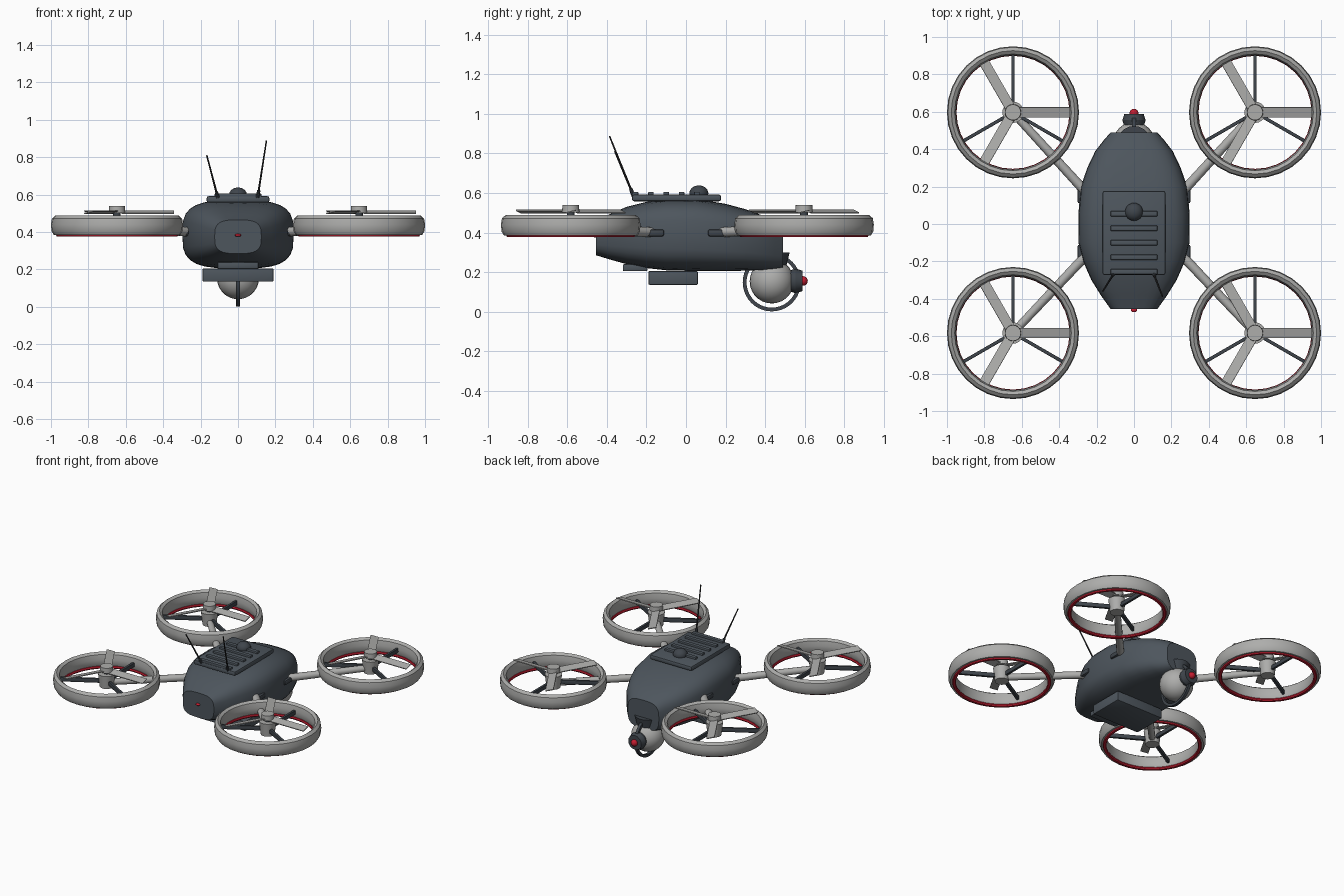
import bpy, bmesh, math
from mathutils import Vector, Matrix

if "Cube" in bpy.data.objects:
    bpy.data.objects.remove(bpy.data.objects["Cube"])


def material(name, col):
    m = bpy.data.materials.new(name)
    m.diffuse_color = (*col, 1)
    m.use_nodes = True
    m.node_tree.nodes["Principled BSDF"].inputs["Base Color"].default_value = m.diffuse_color
    return m


SLATE = material("slate", (0.075, 0.092, 0.11))
CHARCOAL = material("charcoal", (0.05, 0.06, 0.072))
GREY = material("light grey", (0.42, 0.42, 0.41))
RED = material("red", (0.55, 0.012, 0.03))
BLACK = material("black", (0.025, 0.026, 0.028))


def finish(name, bm, mat, smooth=True):
    bmesh.ops.recalc_face_normals(bm, faces=bm.faces)
    me = bpy.data.meshes.new(name)
    bm.to_mesh(me)
    bm.free()
    ob = bpy.data.objects.new(name, me)
    bpy.context.collection.objects.link(ob)
    me.materials.append(mat)
    if smooth:
        bpy.ops.object.select_all(action='DESELECT')
        ob.select_set(True)
        bpy.context.view_layer.objects.active = ob
        bpy.ops.object.shade_smooth_by_angle(angle=math.radians(35))
    return ob


def box(name, centre, size, mat, bevel=0.0, rot=None):
    bm = bmesh.new()
    bmesh.ops.create_cube(bm, size=1)
    bmesh.ops.scale(bm, vec=size, verts=bm.verts)
    if bevel:
        bmesh.ops.bevel(bm, geom=bm.edges[:], offset=bevel, segments=2,
                        affect='EDGES', profile=0.5)
    m = Matrix.Translation(centre)
    bm.transform(m @ rot if rot else m)
    return finish(name, bm, mat)


def rod(name, a, b, r1, r2, mat, seg=16):
    a, b = Vector(a), Vector(b)
    bm = bmesh.new()
    bmesh.ops.create_cone(bm, cap_ends=True, segments=seg, radius1=r1,
                          radius2=r2, depth=(b - a).length)
    rot = (b - a).to_track_quat('Z', 'Y').to_matrix().to_4x4()
    bm.transform(Matrix.Translation((a + b) / 2) @ rot)
    return finish(name, bm, mat)


def ball(name, centre, size, mat, u=24, v=14):
    bm = bmesh.new()
    bmesh.ops.create_uvsphere(bm, u_segments=u, v_segments=v, radius=1)
    bmesh.ops.scale(bm, vec=size, verts=bm.verts)
    bmesh.ops.translate(bm, vec=centre, verts=bm.verts)
    return finish(name, bm, mat)


def skin(bm, rings, closed):
    n = len(rings)
    for i in range(n if closed else n - 1):
        p, q = rings[i], rings[(i + 1) % n]
        for j in range(len(p)):
            k = (j + 1) % len(p)
            bm.faces.new((p[j], p[k], q[k], q[j]))


def hoop(name, profile, mat, matrix, seg=32):
    """Closed (radius, height) profile turned about local z."""
    bm = bmesh.new()
    rings = []
    for i in range(seg):
        a = 2 * math.pi * i / seg
        rings.append([bm.verts.new((r * math.cos(a), r * math.sin(a), z))
                      for r, z in profile])
    skin(bm, rings, True)
    bm.transform(matrix)
    return finish(name, bm, mat)


def fuselage():
    # stations: y, half width, bottom, top
    stations = [(-0.455, 0.125, 0.285, 0.465), (-0.38, 0.178, 0.262, 0.495),
                (-0.3, 0.228, 0.24, 0.53), (-0.2, 0.272, 0.22, 0.555),
                (-0.1, 0.297, 0.209, 0.568), (0.05, 0.298, 0.205, 0.57),
                (0.2, 0.284, 0.205, 0.545), (0.3, 0.25, 0.207, 0.518),
                (0.39, 0.207, 0.209, 0.485), (0.45, 0.16, 0.211, 0.455),
                (0.49, 0.125, 0.218, 0.425)]
    bm = bmesh.new()
    rings = []
    for y, w, lo, hi in stations:
        ring = []
        for i in range(28):
            a = 2 * math.pi * i / 28
            c, s = math.cos(a), math.sin(a)
            e = 2 / 3.3
            ring.append(bm.verts.new((
                w * math.copysign(abs(c) ** e, c), y,
                (lo + hi) / 2 + (hi - lo) / 2 * math.copysign(abs(s) ** e, s))))
        rings.append(ring)
    skin(bm, rings, False)
    bm.faces.new(rings[0])
    bm.faces.new(rings[-1])
    finish("fuselage", bm, SLATE)


fuselage()
ball("nose_light", (0, -0.46, 0.383), (0.017, 0.012, 0.008), RED, 12, 8)

# roof plate with ribs, dome and aerials
box("roof_plate", (0, -0.048, 0.575), (0.335, 0.45, 0.034), SLATE, 0.01)
for i in range(5):
    box("roof_rib", (0, 0.055 - 0.0775 * i, 0.595), (0.25, 0.028, 0.022), SLATE, 0.004)
ball("roof_dome", (0, 0.065, 0.598), (0.048, 0.048, 0.04), CHARCOAL)
for base, tip in (((-0.108, -0.265, 0.585), (-0.167, -0.36, 0.81)),
                  ((0.105, -0.265, 0.585), (0.152, -0.387, 0.888))):
    rod("aerial", base, tip, 0.006, 0.004, BLACK, 8)
    mid = Vector(base).lerp(Vector(tip), 0.12)
    rod("aerial_socket", base, mid, 0.011, 0.009, CHARCOAL, 10)

# belly boxes
box("belly_pack", (0, -0.065, 0.17), (0.38, 0.25, 0.07), SLATE, 0.006)
box("belly_sensor", (0, -0.257, 0.222), (0.22, 0.125, 0.035), SLATE, 0.006)

# camera under the rear
CY, CZ = 0.434, 0.148
ball("camera_ball", (0, CY, CZ + 0.005), (0.112, 0.112, 0.112), GREY)
rod("camera_neck", (0, CY, 0.235), (0, CY, 0.3), 0.075, 0.09, CHARCOAL, 20)
hoop("camera_guard", [(0.147, -0.01), (0.147, 0.01), (0.128, 0.01), (0.128, -0.01)],
     CHARCOAL, Matrix.Translation((0, CY, CZ)) @ Matrix.Rotation(math.pi / 2, 4, 'Y'), 40)
rod("lens_barrel", (0, 0.515, 0.155), (0, 0.555, 0.155), 0.05, 0.062, CHARCOAL, 16)
rod("lens_rim", (0, 0.555, 0.155), (0, 0.588, 0.155), 0.062, 0.052, CHARCOAL, 16)
ball("lens", (0, 0.592, 0.155), (0.024, 0.024, 0.024), RED, 16, 10)

DUCT = [(0.316, 0.385), (0.338, 0.385), (0.35, 0.405), (0.353, 0.44), (0.348, 0.472),
        (0.33, 0.488), (0.312, 0.475), (0.305, 0.44), (0.307, 0.405)]
TRIM = [(0.306, 0.376), (0.322, 0.376), (0.326, 0.384), (0.322, 0.393),
        (0.306, 0.393), (0.302, 0.384)]


def rotor(x, y):
    at = Matrix.Translation((x, y, 0))
    hoop("rotor_duct", DUCT, GREY, at)
    hoop("duct_trim", TRIM, RED, at)
    rod("motor", (x, y, 0.39), (x, y, 0.485), 0.046, 0.057, GREY, 20)
    rod("rotor_shaft", (x, y, 0.48), (x, y, 0.52), 0.02, 0.02, CHARCOAL, 12)
    rod("rotor_cap", (x, y, 0.502), (x, y, 0.538), 0.044, 0.042, GREY, 20)
    for k in range(3):
        # pitched blade
        turn = Matrix.Rotation(math.radians(120 * k), 4, 'Z')
        c = Vector((x, y, 0.506)) + turn @ Vector((0.165, 0, 0))
        box("rotor_blade", c, (0.28, 0.055, 0.006), GREY, 0,
            turn @ Matrix.Rotation(math.radians(14), 4, 'X'))
        # strut between the blades
        turn = Matrix.Rotation(math.radians(90 + 120 * k), 4, 'Z')
        c = Vector((x, y, 0.43)) + turn @ Vector((0.175, 0, 0))
        box("duct_strut", c, (0.275, 0.018, 0.03), CHARCOAL, 0.003, turn)


# four rotors, arms and arm mounts
for sx in (-1, 1):
    for sy, ry in ((-1, -0.583), (1, 0.597)):
        rotor(sx * 0.647, ry)
        rod("arm", (sx * 0.23, sy * 0.14, 0.4), (sx * 0.64, ry - sy * 0.008, 0.42),
            0.026, 0.022, GREY, 12)
        box("arm_mount", (sx * 0.283, sy * 0.165, 0.398), (0.04, 0.11, 0.036), CHARCOAL, 0.012)
